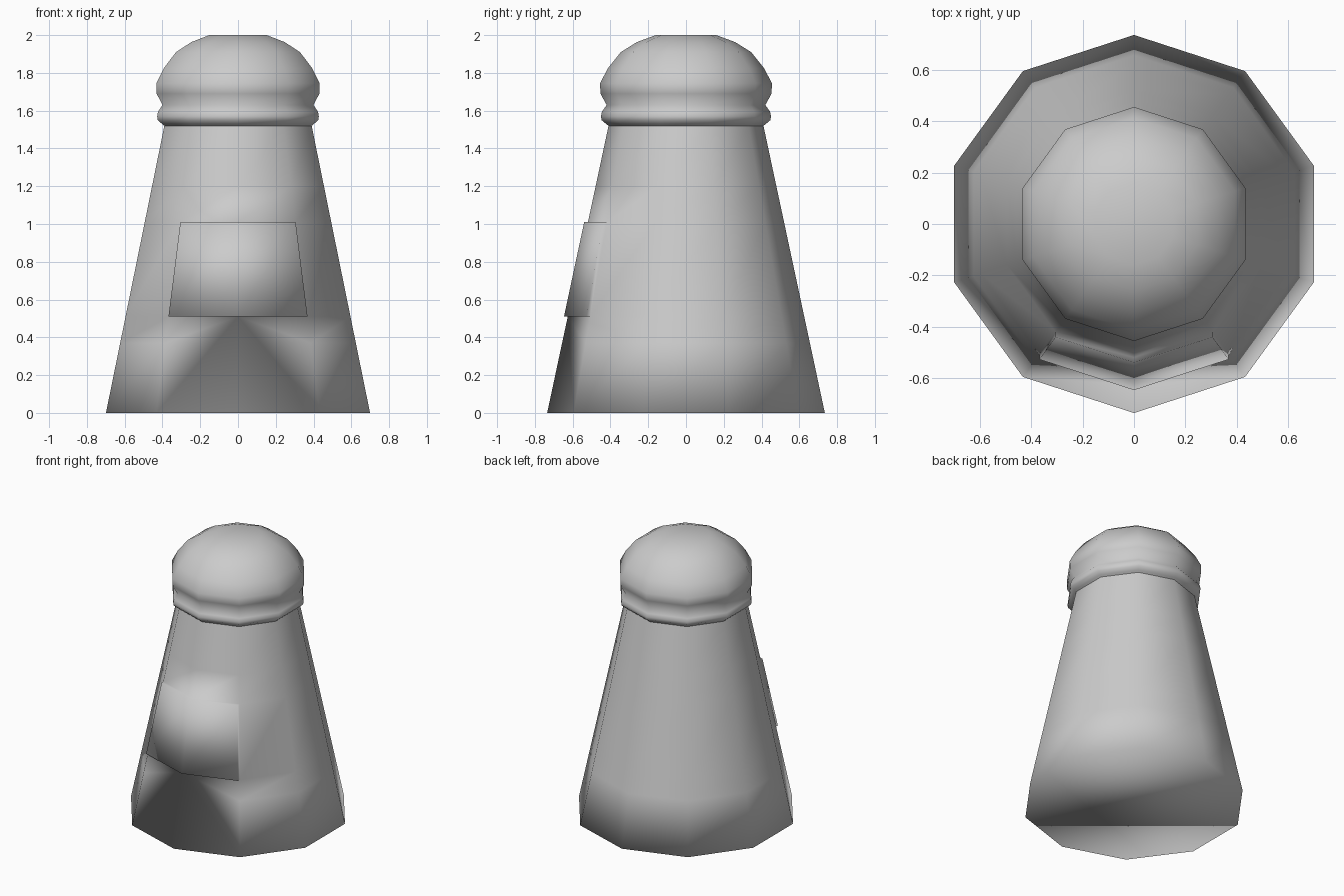
import bpy, bmesh, math

if "Cube" in bpy.data.objects:
    bpy.data.objects.remove(bpy.data.objects["Cube"])

SIDES = 10  # low-poly decagon with corners on +-y


def lathe(name, profile, cap_bottom=False, cap_top=False):
    """Stack decagon rings from a (radius, z) profile."""
    bm = bmesh.new()
    rings = []
    for r, z in profile:
        rings.append([bm.verts.new((r * math.sin(2 * math.pi * i / SIDES),
                                    -r * math.cos(2 * math.pi * i / SIDES), z))
                      for i in range(SIDES)])
    for a, b in zip(rings, rings[1:]):
        for i in range(SIDES):
            j = (i + 1) % SIDES
            bm.faces.new((a[i], a[j], b[j], b[i]))
    if cap_bottom:
        bm.faces.new(rings[0][::-1])
    if cap_top:
        bm.faces.new(rings[-1])
    return bm


def finish(bm, name):
    bmesh.ops.recalc_face_normals(bm, faces=bm.faces)
    for f in bm.faces:
        f.smooth = True
    mesh = bpy.data.meshes.new(name)
    bm.to_mesh(mesh)
    bm.free()
    obj = bpy.data.objects.new(name, mesh)
    bpy.context.collection.objects.link(obj)
    return obj


# tapered body, with loops where the front panel starts and ends
LOW, TOP = 0.51, 1.01
body_r = lambda z: 0.735 - 0.2138 * z
bm = lathe("body", [(body_r(z), z) for z in (0, 0.37, LOW, TOP, 1.2, 1.52)],
           cap_bottom=True)

# no loop below the panel on the two front faces
bmesh.ops.dissolve_edges(
    bm, use_verts=True,
    edges=[e for e in bm.edges
           if all(abs(v.co.z - 0.37) < 0.01 and v.co.y < -0.5 for v in e.verts)])

# raised panel pushed out of the two front faces
front = [f for f in bm.faces
         if all(LOW - 0.01 < v.co.z < TOP + 0.01 and v.co.y < -0.4
                for v in f.verts)]
new = bmesh.ops.extrude_face_region(bm, geom=front)["geom"]
bmesh.ops.delete(bm, geom=[f for f in front if f.is_valid], context='FACES')
for v in new:
    if isinstance(v, bmesh.types.BMVert):
        v.co.y -= 0.02
finish(bm, "body")

# collar ring and rounded cap
bm = lathe("cap", [(0.41, 1.52), (0.423, 1.53), (0.447, 1.55), (0.45, 1.57),
                   (0.445, 1.595), (0.42, 1.63), (0.453, 1.69), (0.455, 1.745),
                   (0.413, 1.825), (0.345, 1.91), (0.26, 1.963), (0.16, 2.0)],
           cap_top=True)
finish(bm, "cap")
